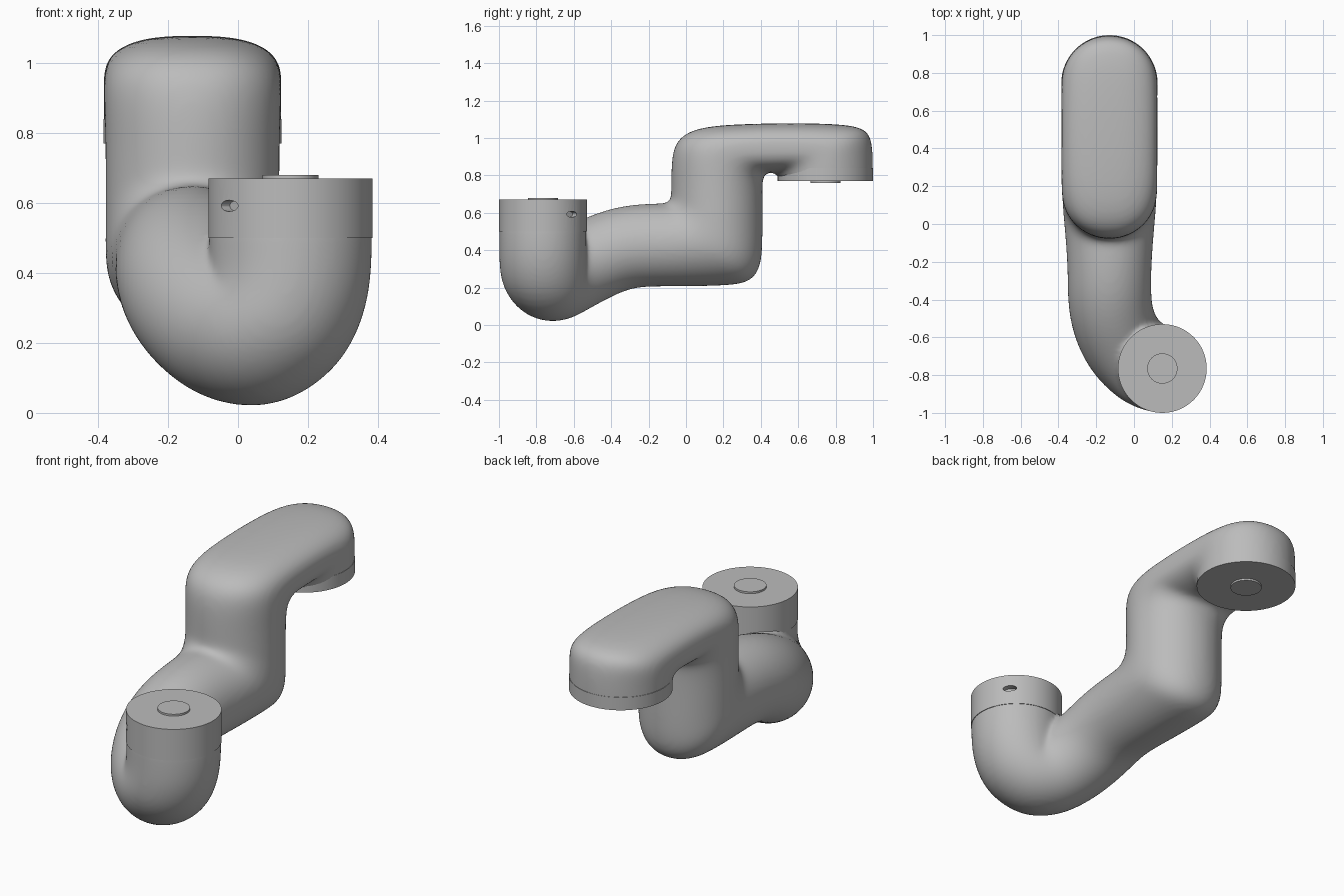
import bpy, bmesh, math
from mathutils import Vector

if "Cube" in bpy.data.objects:
    bpy.data.objects.remove(bpy.data.objects["Cube"], do_unlink=True)

# One plain grey for everything
grey = bpy.data.materials.new("plain_grey")
grey.use_nodes = True
colour = (0.5, 0.5, 0.5, 1)
grey.diffuse_color = colour
grey.node_tree.nodes["Principled BSDF"].inputs["Base Color"].default_value = colour

ARM_X = -0.13
CUP = Vector((0.15, -0.765, 0))
FLANGE = Vector((ARM_X, 0.745, 0))
SIDES = 32


def paint(obj):
    obj.data.materials.clear()
    obj.data.materials.append(grey)


def apply_modifiers(obj):
    bpy.context.view_layer.objects.active = obj
    for name in [m.name for m in obj.modifiers]:
        bpy.ops.object.modifier_apply(modifier=name)


def disc(name, centre, radius, z0, z1):
    bpy.ops.mesh.primitive_cylinder_add(
        vertices=64, radius=radius, depth=z1 - z0,
        location=(centre.x, centre.y, (z0 + z1) / 2))
    obj = bpy.context.object
    obj.name = name
    bpy.ops.object.shade_smooth_by_angle(angle=math.radians(35))
    paint(obj)
    return obj


def ring(bm, centre, u, v, power=2.0):
    """Superellipse with half axes u and v."""
    verts = []
    for i in range(SIDES):
        t = math.tau * i / SIDES
        c, s = [math.copysign(abs(k) ** (2 / power), k)
                for k in (math.cos(t), math.sin(t))]
        verts.append(bm.verts.new(centre + u * c + v * s))
    return verts


# Outer y, z / opposite y, z / half width / roundness power
upright = [
    (1.0, .783, .49, .783, .254, 2), (1.0, .80, .49, .79, .254, 2),
    (1.0, .94, .487, .797, .255, 2), (.985, 1.025, .48, .806, .255, 2.2),
    (.92, 1.065, .47, .812, .255, 2.4), (.75, 1.078, .46, .815, .255, 2.6),
    (.5, 1.08, .45, .815, .255, 2.7), (.2, 1.072, .438, .813, .255, 2.6),
    (.05, 1.05, .425, .806, .255, 2.4), (-.035, 1.005, .415, .79, .254, 2.3),
    (-.075, .93, .41, .765, .252, 2.1), (-.08, .8, .41, .7, .25, 2),
    (-.08, .72, .41, .55, .25, 2), (-.082, .69, .41, .41, .25, 2),
    (-.085, .675, .4, .32, .25, 2.1), (-.09, .665, .37, .258, .25, 2.1),
    (-.1, .657, .32, .225, .248, 2.1), (-.115, .652, .24, .212, .245, 2),
    (-.14, .65, .1, .207, .238, 2), (-.18, .65, -.05, .205, .23, 2),
]
# Centre line and radius of the front bend
bend = [
    (-.13, -.25, .425, .222), (-.13, -.35, .408, .222),
    (-.125, -.45, .372, .222), (-.1, -.55, .322, .222),
    (-.052, -.64, .274, .224), (.005, -.7, .243, .228),
    (.06, -.74, .237, .233), (.11, -.76, .272, .234),
    (.14, -.765, .34, .234), (.15, -.765, .42, .234),
    (.15, -.765, .5, .234), (.15, -.765, .53, .233),
    (.15, -.765, .545, .233),
]

# Curved pipe body
bm = bmesh.new()
rings = []
for ay, az, by, bz, width, power in upright:
    a, b = Vector((ARM_X, ay, az)), Vector((ARM_X, by, bz))
    rings.append(ring(bm, (a + b) / 2, (a - b) / 2, Vector((width, 0, 0)), power))
points = [Vector(p[:3]) for p in bend]
up = Vector((0, 0, 1))
for i, p in enumerate(points):
    tangent = (points[min(i + 1, len(points) - 1)] - points[max(i - 1, 0)]).normalized()
    up = (up - tangent * up.dot(tangent)).normalized()
    r = bend[i][3]
    rings.append(ring(bm, p, up * r, up.cross(tangent) * r))
for lo, hi in zip(rings, rings[1:]):
    for i in range(SIDES):
        j = (i + 1) % SIDES
        bm.faces.new((lo[i], lo[j], hi[j], hi[i]))
bm.faces.new(rings[0][::-1])
bm.faces.new(rings[-1])
bmesh.ops.recalc_face_normals(bm, faces=bm.faces[:])
mesh = bpy.data.meshes.new("pipe_body")
bm.to_mesh(mesh)
bm.free()
body = bpy.data.objects.new("pipe_body", mesh)
bpy.context.collection.objects.link(body)

# Fuse the tight inner bend and soften it
sub = body.modifiers.new("Round", "SUBSURF")
sub.levels = sub.render_levels = 2
fuse = body.modifiers.new("Fuse", "REMESH")
fuse.mode = "VOXEL"
fuse.voxel_size = 0.012
fuse.use_smooth_shade = True
soften = body.modifiers.new("Soften", "SMOOTH")
soften.factor = 0.5
soften.iterations = 10
apply_modifiers(body)
paint(body)
for poly in body.data.polygons:
    poly.use_smooth = True

# Flat connectors and their centre buttons
disc("lower_flange", FLANGE, 0.255, 0.77, 0.84)
disc("lower_flange_button", FLANGE, 0.08, 0.76, 0.78)
collar = disc("top_collar", CUP, 0.235, 0.5, 0.67)
disc("top_collar_button", CUP, 0.08, 0.66, 0.68)

# Two opposite oval screw recesses in the collar
for angle in (math.radians(41.5), math.radians(221.5)):
    spot = CUP + Vector((math.cos(angle), math.sin(angle), 0)) * 0.235
    bpy.ops.mesh.primitive_cylinder_add(
        vertices=32, radius=1, depth=0.07,
        location=(spot.x, spot.y, 0.592), rotation=(0, math.pi / 2, angle))
    cutter = bpy.context.object
    cutter.name = "recess_cutter"
    cutter.scale = (0.016, 0.036, 1)
    cutter.hide_render = True
    paint(cutter)
    bpy.context.view_layer.update()
    cut = collar.modifiers.new("Recess", "BOOLEAN")
    cut.operation = "DIFFERENCE"
    cut.solver = "EXACT"
    cut.object = cutter
    apply_modifiers(collar)
    bpy.data.objects.remove(cutter, do_unlink=True)
bpy.ops.object.select_all(action="DESELECT")
collar.select_set(True)
bpy.context.view_layer.objects.active = collar
bpy.ops.object.shade_smooth_by_angle(angle=math.radians(35))
